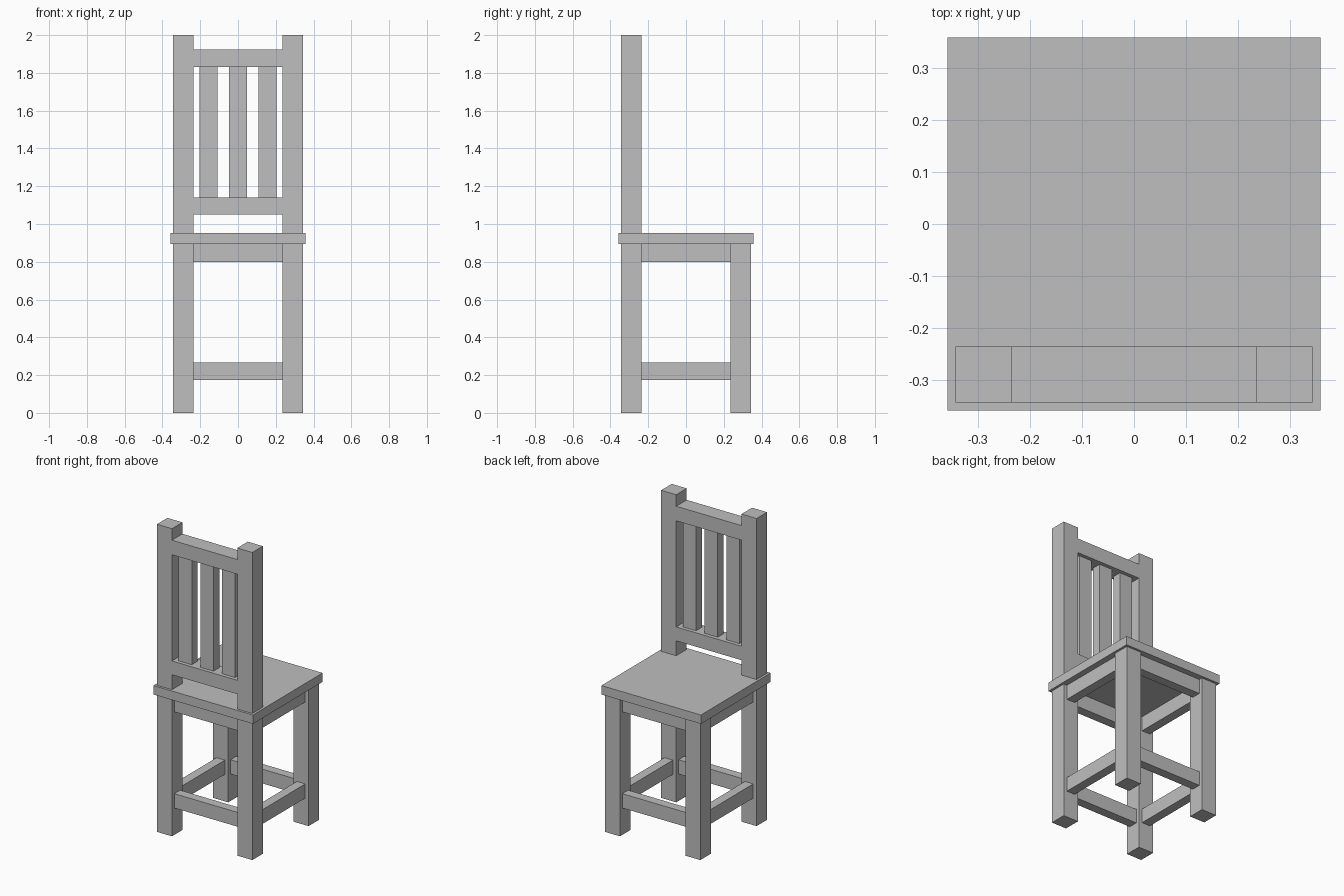
import bpy

cube = bpy.data.objects.get("Cube")
if cube:
    bpy.data.objects.remove(cube, do_unlink=True)

GREY = (0.52, 0.52, 0.52, 1)
mat = bpy.data.materials.new("plain grey")
mat.use_nodes = True
mat.diffuse_color = GREY
mat.node_tree.nodes["Principled BSDF"].inputs["Base Color"].default_value = GREY


def box(name, x, y, z):
    """Box spanning the (low, high) range on each axis."""
    spans = (x, y, z)
    bpy.ops.mesh.primitive_cube_add(size=1, location=[(a + b) / 2 for a, b in spans])
    ob = bpy.context.object
    ob.name = name
    ob.scale = [b - a for a, b in spans]
    bpy.ops.object.transform_apply(location=False, rotation=False, scale=True)
    ob.data.materials.append(mat)
    return ob


def span(centre, width):
    return (centre - width / 2, centre + width / 2)


INNER, OUTER, SEAT = 0.235, 0.343, 0.358
POST = (INNER + OUTER) / 2      # leg centre line
LEG = OUTER - INNER             # leg thickness
THIN = 0.06                     # apron, stretcher and slat thickness
SEAT_LOW, SEAT_TOP = 0.895, 0.953
GAP = (-INNER, INNER)

# Seat board
box("seat", (-SEAT, SEAT), (-SEAT, SEAT), (SEAT_LOW, SEAT_TOP))

# Legs; the pair at -y carries on upward as backrest posts
for side, sx in (("left", 1), ("right", -1)):
    box(f"short_leg_{side}", span(sx * POST, LEG), span(POST, LEG), (0, SEAT_LOW))
    box(f"backrest_post_{side}", span(sx * POST, LEG), span(-POST, LEG), (0, 2))

# Aprons under the seat and stretchers near the floor, on all four sides
for part, z in (("apron", (0.8, SEAT_LOW)), ("stretcher", (0.175, 0.268))):
    for s, across, along in ((1, "back", "left"), (-1, "front", "right")):
        box(f"{part}_{across}", GAP, span(s * POST, THIN), z)
        box(f"{part}_{along}", span(s * POST, THIN), GAP, z)

# Backrest rails, as deep as the posts
box("backrest_lower_rail", GAP, span(-POST, LEG), (1.05, 1.14))
box("backrest_top_rail", GAP, span(-POST, LEG), (1.83, 1.925))

# Upright slats between the rails
for name, x in (("right", -0.156), ("middle", 0), ("left", 0.156)):
    box(f"backrest_slat_{name}", span(x, 0.094), span(-POST, THIN), (1.14, 1.83))
